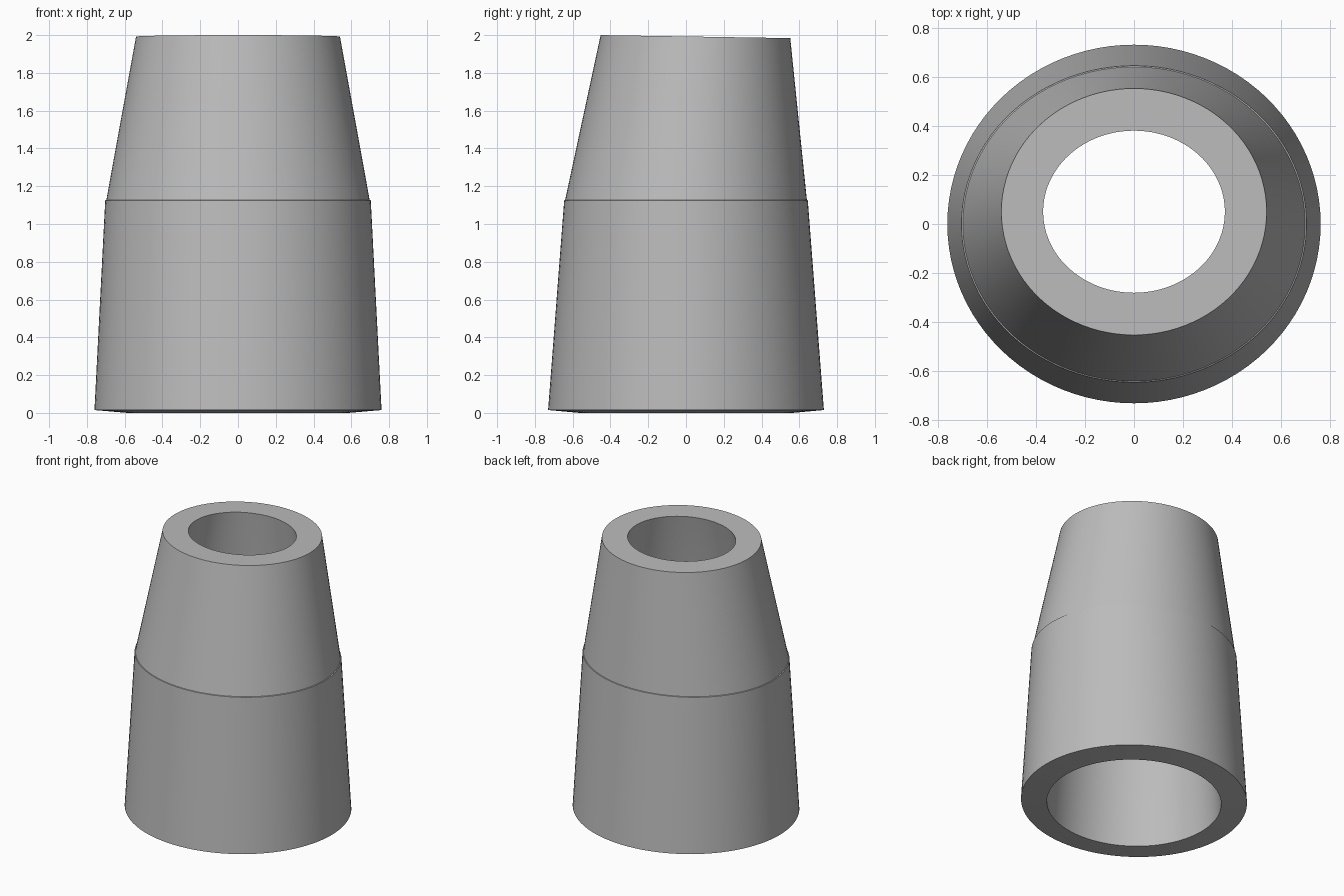
import bpy, bmesh, math

if "Cube" in bpy.data.objects:
    bpy.data.objects.remove(bpy.data.objects["Cube"], do_unlink=True)

SIDES = 96

grey = bpy.data.materials.new("plain_grey")
grey.use_nodes = True
colour = (0.5, 0.5, 0.5, 1)
grey.diffuse_color = colour
grey.node_tree.nodes["Principled BSDF"].inputs["Base Color"].default_value = colour


def add_ring(bm, rx, ry, cy, z, tilt=0):
    """Oval ring of vertices; tilt is the rise in z per unit of y."""
    ring = []
    for i in range(SIDES):
        a = 2 * math.pi * i / SIDES
        y = cy + ry * math.sin(a)
        ring.append(bm.verts.new((rx * math.cos(a), y, z + tilt * (y - cy))))
    return ring


# Closed wall section: up the outside, over the tilted top rim, down the bore
profile = [
    (0.76, 0.73, 0, 0.015),
    (0.703, 0.645, 0, 1.125),
    (0.697, 0.64, 0, 1.127),
    (0.54, 0.502, 0.05, 1.992, -0.016),
    (0.37, 0.33, 0.05, 1.992, -0.016),
    (0.525, 0.475, 0, 1.125),
    (0.585, 0.565, 0, 0),
]

bm = bmesh.new()
rings = [add_ring(bm, *section) for section in profile]
for lower, upper in zip(rings, rings[1:] + rings[:1]):
    for i in range(SIDES):
        j = (i + 1) % SIDES
        bm.faces.new((lower[i], lower[j], upper[j], upper[i]))
bmesh.ops.recalc_face_normals(bm, faces=bm.faces)

mesh = bpy.data.meshes.new("tapered_sleeve")
bm.to_mesh(mesh)
bm.free()
mesh.materials.append(grey)
sleeve = bpy.data.objects.new("tapered_sleeve", mesh)
bpy.context.collection.objects.link(sleeve)

# Smooth round walls with crisp rims
bpy.ops.object.select_all(action='DESELECT')
sleeve.select_set(True)
bpy.context.view_layer.objects.active = sleeve
bpy.ops.object.shade_smooth_by_angle(angle=math.radians(20))
